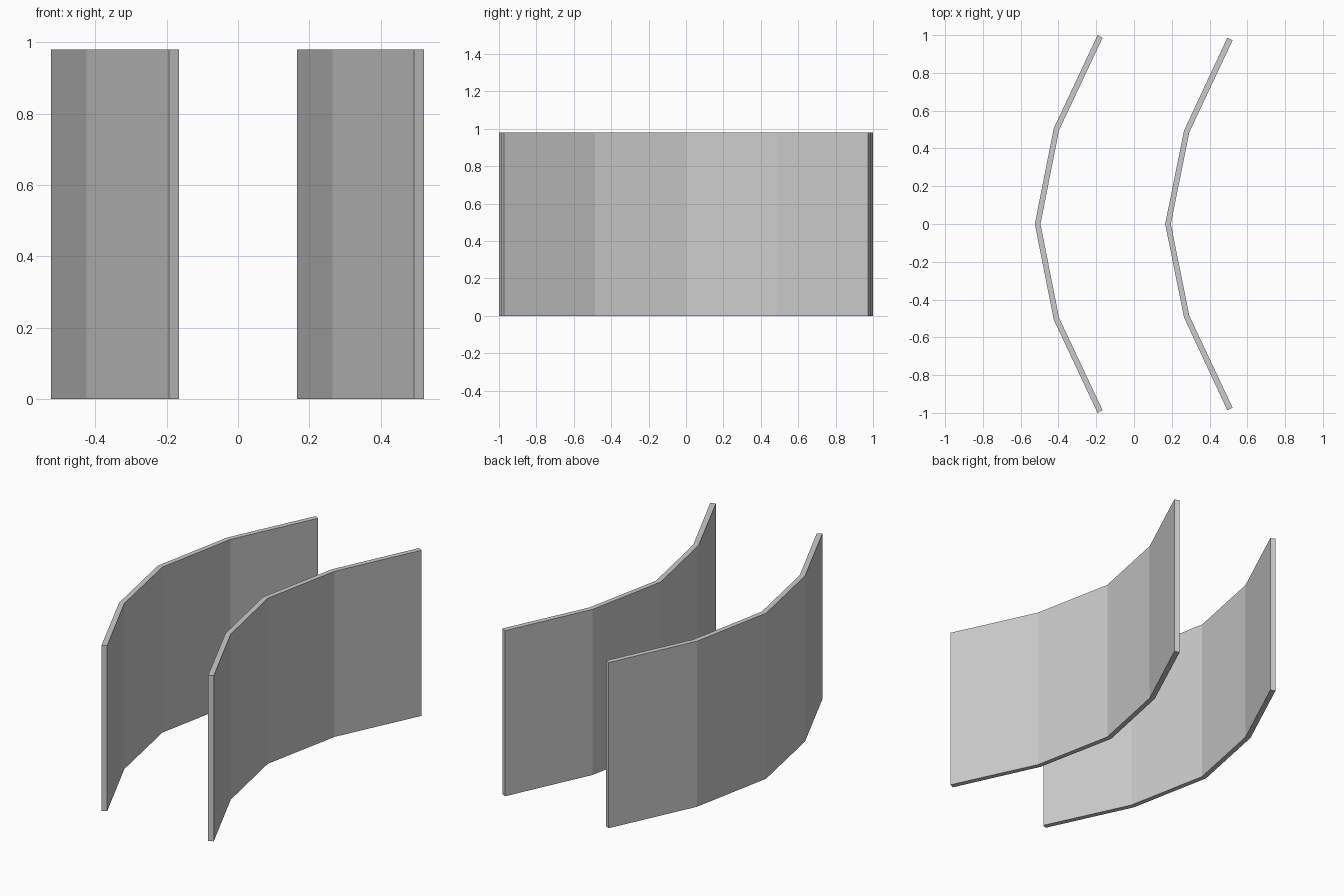
import bpy, bmesh

if "Cube" in bpy.data.objects:
    bpy.data.objects.remove(bpy.data.objects["Cube"])

HEIGHT = 0.98


def bent_wall(name, outer, inner):
    """Extrude a bent strip; outlines are given from the middle to the +y end."""
    def mirrored(pts):
        return [(x, -y) for x, y in reversed(pts[1:])] + pts

    a, b = mirrored(outer), mirrored(inner)
    bm = bmesh.new()
    va = [bm.verts.new((x, y, 0)) for x, y in a]
    vb = [bm.verts.new((x, y, 0)) for x, y in b]
    faces = [bm.faces.new((va[i], vb[i], vb[i + 1], va[i + 1]))
             for i in range(len(a) - 1)]
    ext = bmesh.ops.extrude_face_region(bm, geom=faces, use_keep_orig=True)
    top = [g for g in ext["geom"] if isinstance(g, bmesh.types.BMVert)]
    bmesh.ops.translate(bm, verts=top, vec=(0, 0, HEIGHT))
    bmesh.ops.recalc_face_normals(bm, faces=bm.faces)
    mesh = bpy.data.meshes.new(name)
    bm.to_mesh(mesh)
    bm.free()
    obj = bpy.data.objects.new(name, mesh)
    bpy.context.collection.objects.link(obj)
    return obj


# Left curved wall
bent_wall("left_curved_wall",
          [(-0.525, 0), (-0.425, 0.506), (-0.193, 1.0)],
          [(-0.495, 0), (-0.397, 0.496), (-0.166, 0.986)])

# Right curved wall, slightly shorter
bent_wall("right_curved_wall",
          [(0.165, 0), (0.265, 0.495), (0.494, 0.986)],
          [(0.195, 0), (0.293, 0.486), (0.522, 0.972)])
